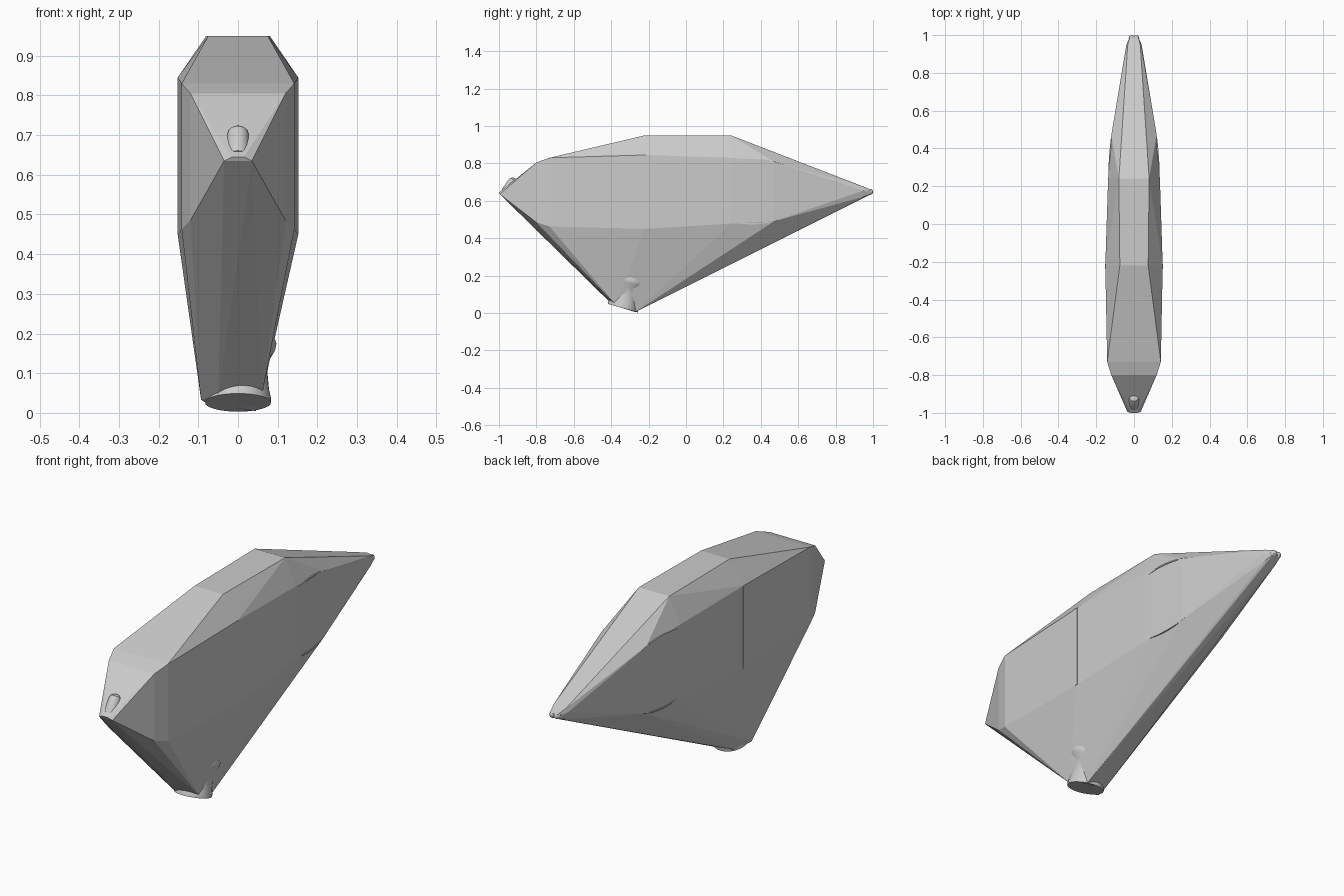
import bpy, bmesh
from math import sin, cos, pi
from mathutils import Matrix, Vector

if "Cube" in bpy.data.objects:
    bpy.data.objects.remove(bpy.data.objects["Cube"])

TILT = Matrix.Translation((0, -0.338, 0.026)) @ Matrix.Rotation(-0.28, 4, 'X')


def finish(bm, name, smooth=False):
    bmesh.ops.recalc_face_normals(bm, faces=bm.faces)
    mesh = bpy.data.meshes.new(name)
    bm.to_mesh(mesh)
    bm.free()
    ob = bpy.data.objects.new(name, mesh)
    bpy.context.collection.objects.link(ob)
    if smooth:
        bpy.context.view_layer.objects.active = ob
        ob.select_set(True)
        bpy.ops.object.shade_smooth_by_angle()
        ob.select_set(False)
    return ob


def lathe(name, profile, matrix, sides=32):
    bm = bmesh.new()
    rings = [[bm.verts.new(matrix @ Vector((r * cos(2 * pi * i / sides),
                                            r * sin(2 * pi * i / sides), h)))
              for i in range(sides)] for r, h in profile]
    for a, b in zip(rings, rings[1:]):
        for i in range(sides):
            j = (i + 1) % sides
            bm.faces.new((a[i], a[j], b[j], b[i]))
    bm.faces.new(rings[0])
    bm.faces.new(rings[-1])
    return finish(bm, name, True)


# Faceted shell: mirrored corner points wrapped in a convex skin
half = [
    (0.035, -0.995, 0.635), (0.015, -1.0, 0.645),
    (0.12, -0.80, 0.805), (0.12, -0.80, 0.485),
    (0.142, -0.73, 0.83), (0.142, -0.73, 0.463),
    (0.152, -0.22, 0.845), (0.152, -0.22, 0.45),
    (0.075, -0.22, 0.95), (0.08, 0.24, 0.95),
    (0.137, 0.24, 0.83), (0.137, 0.24, 0.478),
    (0.12, 0.47, 0.81), (0.12, 0.47, 0.49),
    (0.04, 0.95, 0.655), (0.033, 0.95, 0.675), (0.03, 0.95, 0.622),
    (0.02, 0.995, 0.658), (0.02, 0.995, 0.638),
]
bm = bmesh.new()
for x, y, z in half:
    for s in (1, -1):
        bm.verts.new((s * x, y, z))
# lopsided lower end resting on the foot
for p in ((-0.093, -0.36, 0.033), (-0.05, -0.395, 0.046), (0.06, -0.375, 0.045),
          (0.045, -0.272, 0.005), (-0.06, -0.285, 0.012)):
    bm.verts.new(p)
res = bmesh.ops.convex_hull(bm, input=bm.verts)
loose = {g for g in res['geom_interior'] + res['geom_unused']
         if isinstance(g, bmesh.types.BMVert)}
bmesh.ops.delete(bm, geom=list(loose), context='VERTS')
bmesh.ops.dissolve_limit(bm, angle_limit=0.01, verts=bm.verts, edges=bm.edges)
finish(bm, "faceted_shell")

# Turned foot showing through the bottom and the right side
lathe("turned_foot", [(0.083, 0), (0.083, 0.012), (0.078, 0.035), (0.074, 0.08),
                      (0.08, 0.115), (0.094, 0.14), (0.097, 0.155),
                      (0.092, 0.17), (0.06, 0.18)], TILT)

# Rounded peg at the nose
nose = Matrix.Translation((0, -0.962, 0.645)) @ Matrix.Rotation(-0.6, 4, 'X')
lathe("nose_peg", [(0.028, 0), (0.028, 0.065), (0.024, 0.078),
                   (0.014, 0.086), (0.003, 0.089)], nose, 20)

# Small tail beads
for s in (-1, 1):
    bm = bmesh.new()
    bmesh.ops.create_uvsphere(
        bm, u_segments=16, v_segments=8, radius=0.016,
        matrix=Matrix.Translation((s * 0.012, 0.984, 0.648)))
    finish(bm, "tail_bead", True)

# Slim ribs and bowed strips just proud of the side walls
for s in (-1, 1):
    bm = bmesh.new()
    bmesh.ops.create_cube(bm, size=1, matrix=Matrix.Translation((s * 0.147, -0.225, 0.648))
                          @ Matrix.Diagonal((0.012, 0.024, 0.394, 1)))
    finish(bm, "side_rib")
    for z, bow in ((0.485, -0.008), (0.813, 0.009)):
        bm = bmesh.new()
        rows = []
        for i in range(9):
            t = i / 8
            y, x = 0.25 + 0.2 * t, 0.136 - 0.013 * t + 0.003 * sin(pi * t)
            zz = z + bow * sin(pi * t)
            rows.append([bm.verts.new((s * (x + dx), y, zz + dz)) for dx, dz in
                         ((0, -0.003), (0, 0.003), (-0.02, 0.003), (-0.02, -0.003))])
        for a, b in zip(rows, rows[1:]):
            for k in range(4):
                bm.faces.new((a[k], a[(k + 1) % 4], b[(k + 1) % 4], b[k]))
        bm.faces.new(rows[0])
        bm.faces.new(rows[-1])
        finish(bm, "bowed_strip")
